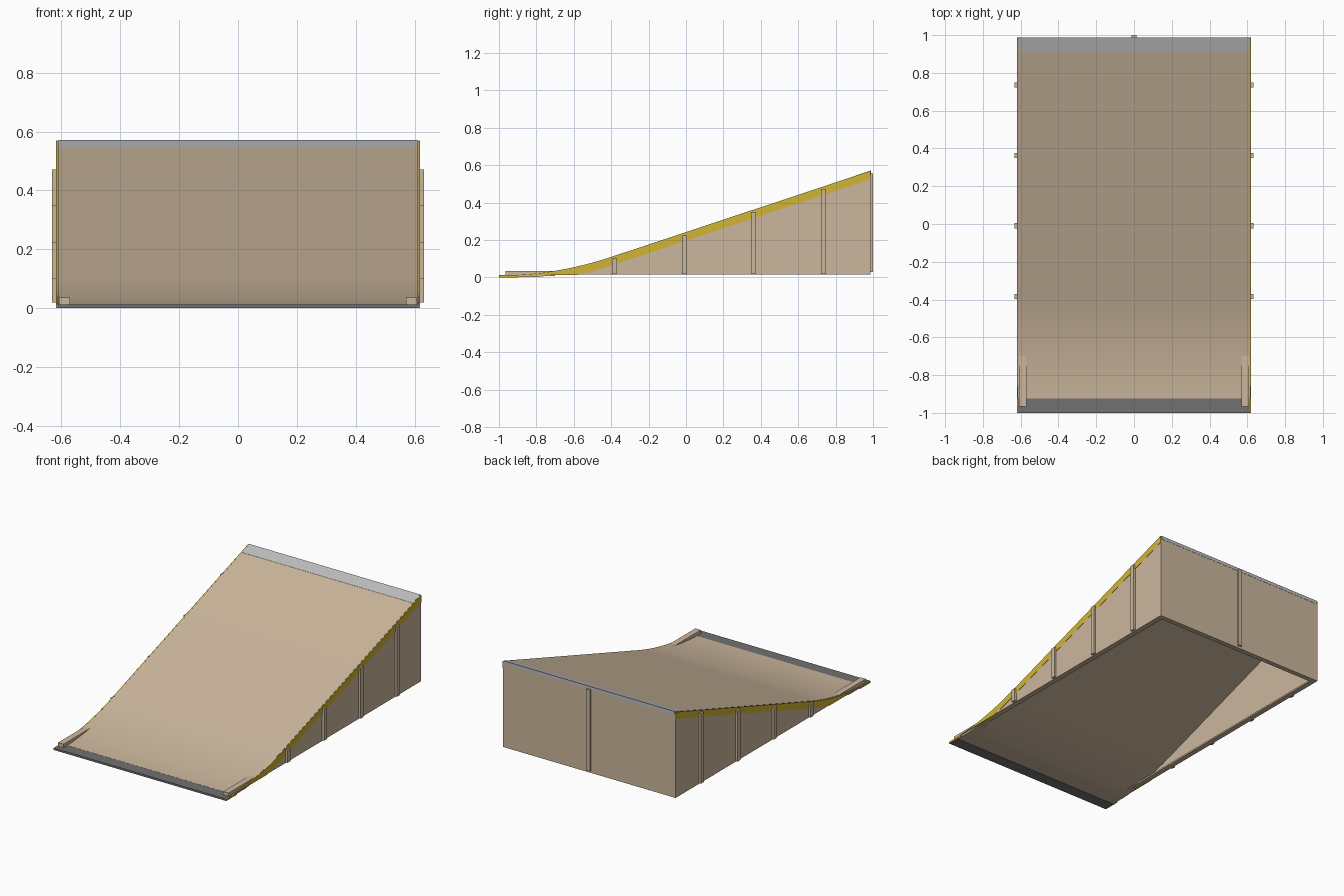
import bpy, bmesh

if "Cube" in bpy.data.objects:
    bpy.data.objects.remove(bpy.data.objects["Cube"])


def material(name, rgb):
    m = bpy.data.materials.new(name)
    m.diffuse_color = (*rgb, 1)
    m.use_nodes = True
    m.node_tree.nodes["Principled BSDF"].inputs["Base Color"].default_value = m.diffuse_color
    return m


TAN = material("tan panel", (0.60, 0.47, 0.335))
STEEL = material("light steel", (0.52, 0.52, 0.53))
DARK = material("dark steel", (0.165, 0.165, 0.17))
YELLOW = material("yellow stripe", (0.64, 0.46, 0.035))


# Riding surface height: a parabolic entry running into a straight slope
def top(y):
    if y < -0.99:
        return 0.012
    if y < -0.4:
        return 0.012 + 0.098 * ((y + 0.99) / 0.59) ** 2
    return 0.11 + 0.332 * (y + 0.4)


def span(a, b, n):
    return [a + (b - a) * i / n for i in range(n + 1)]


def strip(name, ys, lo, hi, x0, x1, mat):
    """Solid between two height functions, swept across x."""
    bm = bmesh.new()
    rings = [[bm.verts.new(p) for p in ((x0, y, lo(y)), (x1, y, lo(y)),
                                        (x1, y, hi(y)), (x0, y, hi(y)))] for y in ys]
    for a, b in zip(rings, rings[1:]):
        for i in range(4):
            j = (i + 1) % 4
            bm.faces.new((a[i], a[j], b[j], b[i]))
    bm.faces.new(rings[0])
    bm.faces.new(rings[-1][::-1])
    bmesh.ops.recalc_face_normals(bm, faces=bm.faces)
    me = bpy.data.meshes.new(name)
    bm.to_mesh(me)
    bm.free()
    me.materials.append(mat)
    ob = bpy.data.objects.new(name, me)
    bpy.context.collection.objects.link(ob)
    bpy.ops.object.select_all(action='DESELECT')
    ob.select_set(True)
    bpy.context.view_layer.objects.active = ob
    bpy.ops.object.shade_smooth_by_angle()
    return ob


def box(name, x0, x1, y0, y1, z0, z1, mat):
    return strip(name, [y0, y1], lambda y: z0, lambda y: z1, x0, x1, mat)


def pair(fn, name, *args):
    """Same part on the right and, mirrored, on the left."""
    ob = fn(name + "_right", *args)
    mod = ob.modifiers.new("both sides", 'MIRROR')
    mod.use_axis = (True, False, False)
    mod.mirror_object = None
    ob.name = name + "s"


# Deck with its steel plates
curve = span(-0.925, -0.4, 20) + [0.985]
strip("deck", curve, lambda y: max(0.002, top(y) - 0.02), top, -0.612, 0.612, TAN)
box("front_plate", -0.614, 0.614, -1.0, -0.925, 0.0, 0.0125, DARK)
strip("top_plate", [0.912, 0.988], lambda y: top(y) - 0.02,
      lambda y: top(y) + 0.001, -0.610, 0.610, STEEL)

# Hollow body: side walls, back wall and bottom rim
pair(strip, "side_wall", span(-0.86, -0.4, 16) + [0.985],
     lambda y: 0.015, lambda y: top(y) - 0.002, 0.608, 0.617, TAN)
box("back_wall", -0.617, 0.617, 0.977, 0.987, 0.015, 0.555, TAN)
pair(box, "side_rim", 0.583, 0.609, -0.7, 0.98, 0.015, 0.025, TAN)
box("back_rim", -0.6, 0.6, 0.955, 0.98, 0.015, 0.025, TAN)

# Yellow edge stripes
pair(strip, "edge_stripe", [-1.0, -0.895] + span(-0.89, -0.4, 16) + [0.987],
     lambda y: 0.001 if y < -0.893 else max(0.013, top(y) - 0.046),
     lambda y: top(y) - 0.001, 0.613, 0.6185, YELLOW)

# Low kerbs at the entry
pair(box, "entry_kerb", 0.57, 0.609, -0.965, -0.70, 0.008, 0.036, TAN)

# Upright battens on the sides and back
for i, (y, z) in enumerate(((-0.383, 0.102), (-0.009, 0.225), (0.362, 0.35), (0.735, 0.472))):
    pair(box, f"side_batten_{i + 1}", 0.615, 0.632, y - 0.0135, y + 0.0135, 0.02, z, TAN)
box("back_batten", -0.0135, 0.0135, 0.98, 1.0, 0.03, 0.555, TAN)
